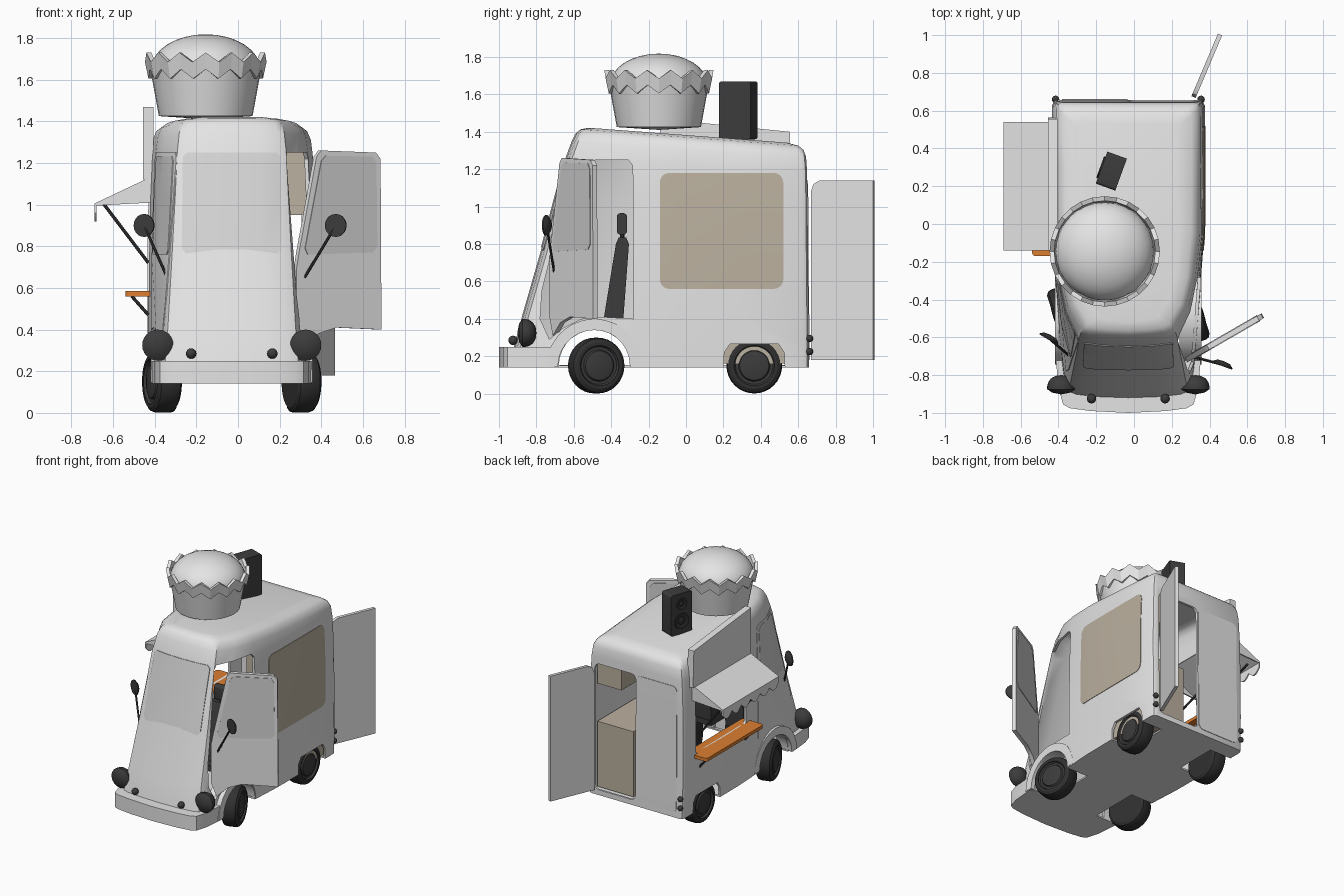
import bpy, bmesh, math
from mathutils import Matrix, Vector

if "Cube" in bpy.data.objects:
    bpy.data.objects.remove(bpy.data.objects["Cube"])

CX = -0.03  # centre line of the van


def material(name, r, g, b):
    m = bpy.data.materials.new(name)
    m.diffuse_color = (r, g, b, 1)
    m.use_nodes = True
    m.node_tree.nodes["Principled BSDF"].inputs["Base Color"].default_value = m.diffuse_color
    return m


WHITE = material("white_paint", 0.78, 0.78, 0.78)
GLASS = material("pale_glass", 0.66, 0.66, 0.66)
TAN = material("tan_panel", 0.50, 0.44, 0.35)
ORANGE = material("orange_wood", 0.72, 0.21, 0.03)
DARK = material("dark_plastic", 0.045, 0.045, 0.045)
TYRE = material("tyre_rubber", 0.03, 0.03, 0.03)


def smooth(o, deg=32):
    for p in o.data.polygons:
        p.use_smooth = True
    o.data.set_sharp_from_angle(angle=math.radians(deg))


def mesh(name, verts, faces, mat, mw=None):
    me = bpy.data.meshes.new(name)
    me.from_pydata([tuple(v) for v in verts], [], faces)
    bm = bmesh.new()
    bm.from_mesh(me)
    bmesh.ops.remove_doubles(bm, verts=bm.verts, dist=1e-5)
    bmesh.ops.recalc_face_normals(bm, faces=bm.faces)
    if mw:
        bm.transform(mw)
    bm.to_mesh(me)
    bm.free()
    me.materials.append(mat)
    o = bpy.data.objects.new(name, me)
    bpy.context.collection.objects.link(o)
    smooth(o)
    return o


def prism(name, pts, axis, a, b, mat, mw=None):
    """Extrude a 2D outline along an axis from a to b."""
    place = {'x': lambda p, t: (t, p[0], p[1]), 'y': lambda p, t: (p[0], t, p[1]),
             'z': lambda p, t: (p[0], p[1], t)}[axis]
    n = len(pts)
    v = [place(p, a) for p in pts] + [place(p, b) for p in pts]
    f = [(i, (i + 1) % n, n + (i + 1) % n, n + i) for i in range(n)]
    return mesh(name, v, f + [tuple(range(n)), tuple(range(n, 2 * n))], mat, mw)


def box(name, x0, x1, y0, y1, z0, z1, mat, mw=None):
    return prism(name, [(x0, y0), (x1, y0), (x1, y1), (x0, y1)], 'z', z0, z1, mat, mw)


def rounded(u0, v0, u1, v1, r):
    pts = []
    for k, (cu, cv) in enumerate([(u1 - r, v1 - r), (u0 + r, v1 - r), (u0 + r, v0 + r), (u1 - r, v0 + r)]):
        for j in range(5):
            t = math.radians(90 * k + 22.5 * j)
            pts.append((cu + r * math.cos(t), cv + r * math.sin(t)))
    return pts


def lathe(name, prof, mat, mw=None, n=32):
    """Revolve (radius, height) points about z."""
    v = [(r * math.cos(2 * math.pi * i / n), r * math.sin(2 * math.pi * i / n), z)
         for r, z in prof for i in range(n)]
    f = [(k * n + i, k * n + (i + 1) % n, (k + 1) * n + (i + 1) % n, (k + 1) * n + i)
         for k in range(len(prof) - 1) for i in range(n)]
    return mesh(name, v, f, mat, mw)


def ball(name, c, r, mat, n=16):
    prof = [(r * math.sin(math.pi * k / 8), -r * math.cos(math.pi * k / 8)) for k in range(9)]
    return lathe(name, prof, mat, Matrix.Translation(c), n)


def rod(name, p, q, r, mat):
    p, q = Vector(p), Vector(q)
    d = q - p
    mw = Matrix.Translation(p) @ d.to_track_quat('Z', 'Y').to_matrix().to_4x4()
    return lathe(name, [(0, 0), (r, 0), (r, d.length), (0, d.length)], mat, mw, 8)


def apply_mod(o, kind, **kw):
    m = o.modifiers.new(kind, kind)
    for k, val in kw.items():
        setattr(m, k, val)
    bpy.context.view_layer.objects.active = o
    bpy.ops.object.modifier_apply(modifier=m.name)


def boolean(o, cutter, op):
    cutter.hide_render = True
    apply_mod(o, 'BOOLEAN', object=cutter, operation=op, solver='EXACT')
    bpy.data.objects.remove(cutter)
    smooth(o)


# Body levels: z, front y, front half width, mid half width, rear half width, rear y
LEVELS = [(.14, -.94, .335, .385, .40, .657), (.25, -.92, .335, .385, .402, .657),
          (.42, -.875, .322, .385, .405, .655), (.75, -.78, .302, .382, .405, .652),
          (1.05, -.70, .285, .375, .40, .65), (1.25, -.645, .275, .367, .392, .647),
          (1.34, -.612, .265, .355, .382, .642), (1.385, -.59, .25, .338, .364, .628),
          (1.408, -.565, .225, .31, .335, .60), (1.42, -.52, .17, .25, .27, .54)]


def body_shell(name, e, thick, mat):
    v = []
    for z, yf, wf, wm, wr, yr in LEVELS:
        yf, wf, wm, wr, yr = yf - e, wf + e, wm + e, wr + e, yr + e
        half = [(0, yf), (wf * .5, yf + .006), (wf * .82, yf + .018), (wf * .95, yf + .035), (wf, yf + .07),
                ((wf + wm) / 2 + .008, (yf - .28) / 2), (wm, -.28), (wr - .002, -.05), (wr, .3), (wr, yr - .03),
                (wr - .009, yr - .009), (wr - .03, yr), (0, yr)]
        ring = half + [(-x, y) for x, y in reversed(half[1:-1])]
        k = min(max((z - .95) / .45, 0), 1)
        v += [(CX + x, y, z + (e if z > 1.4 else 0) - .075 * (y + .5) * k) for x, y in ring]
    n, m = len(ring), len(LEVELS)
    f = [(j * n + i, j * n + (i + 1) % n, (j + 1) * n + (i + 1) % n, (j + 1) * n + i)
         for j in range(m - 1) for i in range(n)]
    o = mesh(name, v, f + [tuple(range(n)), tuple(range((m - 1) * n, m * n))], mat)
    apply_mod(o, 'SOLIDIFY', thickness=thick, offset=-1)
    return o


def plate(name, pts, axis, a, b, mat, e=.004):
    """Thin panel that follows the body surface."""
    o = body_shell(name, e, .007, mat)
    boolean(o, prism("cutter", pts, axis, a, b, mat), 'INTERSECT')
    return o


DOOR = [(-.60, 1.25), (-.31, 1.25), (-.285, 1.22), (-.28, .40), (-.45, .41), (-.56, .40), (-.66, .35),
        (-.73, .29), (-.78, .40), (-.77, .55), (-.715, .77), (-.62, 1.22)]


def arch(r, y, z, n=14):
    return [(y + r * math.cos(math.pi * i / n), z + r * math.sin(math.pi * i / n)) for i in range(n + 1)]


# Hollow body with door, hatch and wheel openings
body = body_shell("van_body", 0, .018, WHITE)
REAR_ARCH = [(.20, .1), (.205, .22), (.235, .265), (.495, .265), (.525, .22), (.53, .1)]
FRONT_ARCH = [(-.68, .1)] + arch(.19, -.49, .15)[::-1] + [(-.30, .1)]
for pts, axis, a, b in [(DOOR, 'x', .16, .6), (rounded(-.12, .585, .50, 1.12, .02), 'x', -.6, -.25),
                        (rounded(-.03, .18, .32, 1.14, .04), 'y', .58, .8),
                        (FRONT_ARCH, 'x', .17, .6), (FRONT_ARCH, 'x', -.6, -.23),
                        (REAR_ARCH, 'x', .19, .6), (REAR_ARCH, 'x', -.6, -.25)]:
    boolean(body, prism("cutter", pts, axis, a, b, WHITE), 'DIFFERENCE')

# Panels and windows lying on the body
plate("windscreen", [(-.27, .79), (-.25, .765), (-.10, .785), (.04, .785), (.19, .765), (.21, .79),
                     (.205, 1.23), (.185, 1.25), (-.245, 1.25), (-.265, 1.23)], 'y', -1.1, -.5, GLASS)
plate("left_door", DOOR, 'x', -.6, -.2, WHITE, .003)
plate("left_door_window", [(-.705, .78), (-.59, 1.21), (-.57, 1.23), (-.34, 1.23), (-.32, 1.2), (-.32, .79),
                           (-.34, .76), (-.69, .76)], 'x', -.6, -.2, GLASS, .006)
plate("side_window", rounded(-.14, .56, .52, 1.18, .05), 'x', .2, .6, TAN)
plate("closed_rear_door", rounded(-.38, .18, -.035, 1.14, .04), 'y', .55, .8, WHITE)

# Front bumper and fenders
half = [(0, -1.0), (.2, -.99), (.31, -.975), (.345, -.955), (.37, -.87), (.385, -.70)]
prism("front_bumper", [(CX + x, y) for x, y in half] + [(CX - x, y) for x, y in half[:0:-1]],
      'z', .14, .25, WHITE)
for s, side in ((1, "right"), (-1, "left")):
    prism(side + "_fender", arch(.255, -.49, .145) + arch(.195, -.49, .145)[::-1], 'x',
          CX + s * .27, CX + s * .388, WHITE)

# Open cab door
cab = Matrix.Translation((.275, -.72, 0)) @ Matrix.Rotation(math.radians(30), 4, 'Z')
prism("open_cab_door", [(.015, .78), (.11, 1.23), (.135, 1.26), (.44, 1.25), (.465, 1.22), (.47, .40), (.22, .41),
                        (.12, .38), (.04, .31), (0, .42), (0, .70)], 'y', -.014, .014, WHITE, cab)
prism("open_door_window", [(.045, .79), (.135, 1.21), (.16, 1.235), (.42, 1.23), (.44, 1.2), (.445, .80),
                           (.42, .77), (.06, .76)], 'y', -.018, .018, GLASS, cab)
# Open rear door
prism("open_rear_door", [(0, .18), (0, 1.08), (.015, 1.12), (.05, 1.14), (.36, 1.14), (.36, .18)], 'y', -.012, .012,
      WHITE, Matrix.Translation((.315, .672, 0)) @ Matrix.Rotation(math.radians(67), 4, 'Z'))

# Wheels, front pair steered
TY = [(0, -.06), (.125, -.06), (.143, -.048), (.149, -.03), (.149, .03), (.143, .048), (.125, .06), (.108, .06)]
HUB = [(.108, .058), (.10, .045), (.085, .045), (.078, .056), (.05, .062), (0, .064)]
for s, side in ((1, "right"), (-1, "left")):
    for pos, d, y, steer in (("front", .335, -.48, 18), ("rear", .325, .365, 0)):
        mw = (Matrix.Translation((CX + s * d, y, .15)) @ Matrix.Rotation(math.radians(steer), 4, 'Z')
              @ Matrix.Rotation(s * math.pi / 2, 4, 'Y'))
        lathe(f"{side}_{pos}_tyre", TY, TYRE, mw)
        lathe(f"{side}_{pos}_hub", HUB, DARK, mw)
    # Lamps
    to_front = Matrix.Rotation(math.pi / 2, 4, 'X')
    lathe(side + "_headlight", [(0, -.05), (.03, -.046), (.055, -.032), (.07, -.01), (.075, .012), (.075, .025),
                                (.066, .03), (.05, .042), (0, .052)], DARK,
          Matrix.Translation((CX + s * .355, -.85, .325)) @ to_front, 24)
    rod(side + "_headlight_mount", (CX + s * .27, -.80, .31), (CX + s * .35, -.83, .32), .018, DARK)
    ball(side + "_indicator", (CX + s * .195, -.925, .285), .025, DARK)
    for z in (.225, .295):
        ball(side + "_tail_light", (CX + s * .385, .66, z), .02, DARK, 12)

# Mirrors on arms
for side, c, foot in (("right", (.47, -.745, .90), (.32, -.705, .65)), ("left", (-.45, -.605, .90), (-.34, -.70, .65))):
    tilt = math.radians(-22 if side == "right" else -28)
    lathe(side + "_mirror", [(0, -.02), (.035, -.016), (.055, -.002), (.055, .006), (0, .008)], DARK,
          Matrix.Translation(c) @ Matrix.Rotation(tilt, 4, 'Z') @ to_front, 20)
    rod(side + "_mirror_arm", c, foot, .007, DARK)

# Seats
for x in (-.18, .10):
    prism("seat_base", [(-.49, .36), (-.49, .405), (-.44, .41), (-.33, .40), (-.33, .36)], 'x', x - .08, x + .08, DARK)
    prism("seat_back", [(-.44, .40), (-.375, .80), (-.36, .835), (-.32, .835), (-.305, .80), (-.335, .40)],
          'x', x - .08, x + .08, DARK)
    prism("headrest", rounded(-.37, .85, -.315, .965, .02), 'x', x - .045, x + .045, DARK)
    rod("headrest_post", (x, -.342, .82), (x, -.342, .86), .012, DARK)

# Kitchen cabinets
box("lower_cabinet", .04, .345, -.10, .58, .16, .66, TAN)
box("upper_cabinet", .14, .345, -.10, .58, .95, 1.25, TAN)

# Serving counter with brackets
prism("serving_counter", rounded(-.54, -.17, -.36, .52, .02), 'z', .56, .585, ORANGE)
for y in (-.10, .45):
    rod("counter_bracket", (-.51, y, .56), (-.43, y, .47), .008, DARK)
    rod("awning_strut", (-.65, y, 1.01), (-.43, y, .72), .008, DARK)

# Awning, side cheeks, scalloped valance and sign board
prism("awning", [(-.415, 1.135), (-.69, 1.005), (-.69, .99), (-.415, 1.12)], 'y', -.14, .54, WHITE)
for y in (-.14, .53):
    prism("awning_cheek", [(-.415, 1.125), (-.688, .995), (-.415, 1.01)], 'y', y, y + .01, WHITE)
scallops = [(.54, 1.0), (-.14, 1.0)]
for k in range(6):
    scallops += [(-.14 + (k + j / 6) * .68 / 6, .96 - .04 * math.sin(math.pi * j / 6)) for j in range(6)]
prism("awning_valance", scallops + [(.54, .96)], 'x', -.69, -.68, WHITE)
prism("sign_board", [(-.14, 1.12), (.565, 1.12), (.555, 1.40), (-.14, 1.47)], 'x', -.455, -.405, WHITE)

# Rooftop cupcake
cake = Matrix.Translation((-.155, -.145, 0))
lathe("cupcake_cup", [(0, 1.41), (.225, 1.425), (.268, 1.66), (0, 1.66)], WHITE, cake, 32)
lathe("cupcake_dome", [(.262 * math.cos(math.pi / 2 * k / 8), 1.65 + .168 * math.sin(math.pi / 2 * k / 8))
                       for k in range(9)], WHITE, cake, 32)
n, v = 28, []
for i in range(n):
    t, up = 2 * math.pi * i / n, .045 * (i % 2)
    for r, z in ((.255, 1.605), (.275, 1.605), (.292, 1.685), (.268, 1.685)):
        v.append((r * math.cos(t), r * math.sin(t), z + up))
zig = mesh("cupcake_zigzag_rim", v, [(4 * i + j, 4 * i + (j + 1) % 4, 4 * ((i + 1) % n) + (j + 1) % 4,
                                      4 * ((i + 1) % n) + j) for i in range(n) for j in range(4)], WHITE, cake)
for p in zig.data.polygons:
    p.use_smooth = False

# Rooftop speaker
spk = Matrix.Translation((-.12, .28, 0)) @ Matrix.Rotation(math.radians(-20), 4, 'Z')
prism("speaker", rounded(-.09, 1.36, .09, 1.67, .015), 'x', -.055, .055, DARK, spk)
for z, r in ((1.46, .06), (1.59, .042)):
    mw = spk @ Matrix.Translation((-.055, 0, z)) @ Matrix.Rotation(-math.pi / 2, 4, 'Y')
    lathe("speaker_cone", [(r, 0), (r, .008), (r * .85, .008), (r * .45, .001), (r * .25, .006), (0, .008)],
          TYRE, mw, 20)
